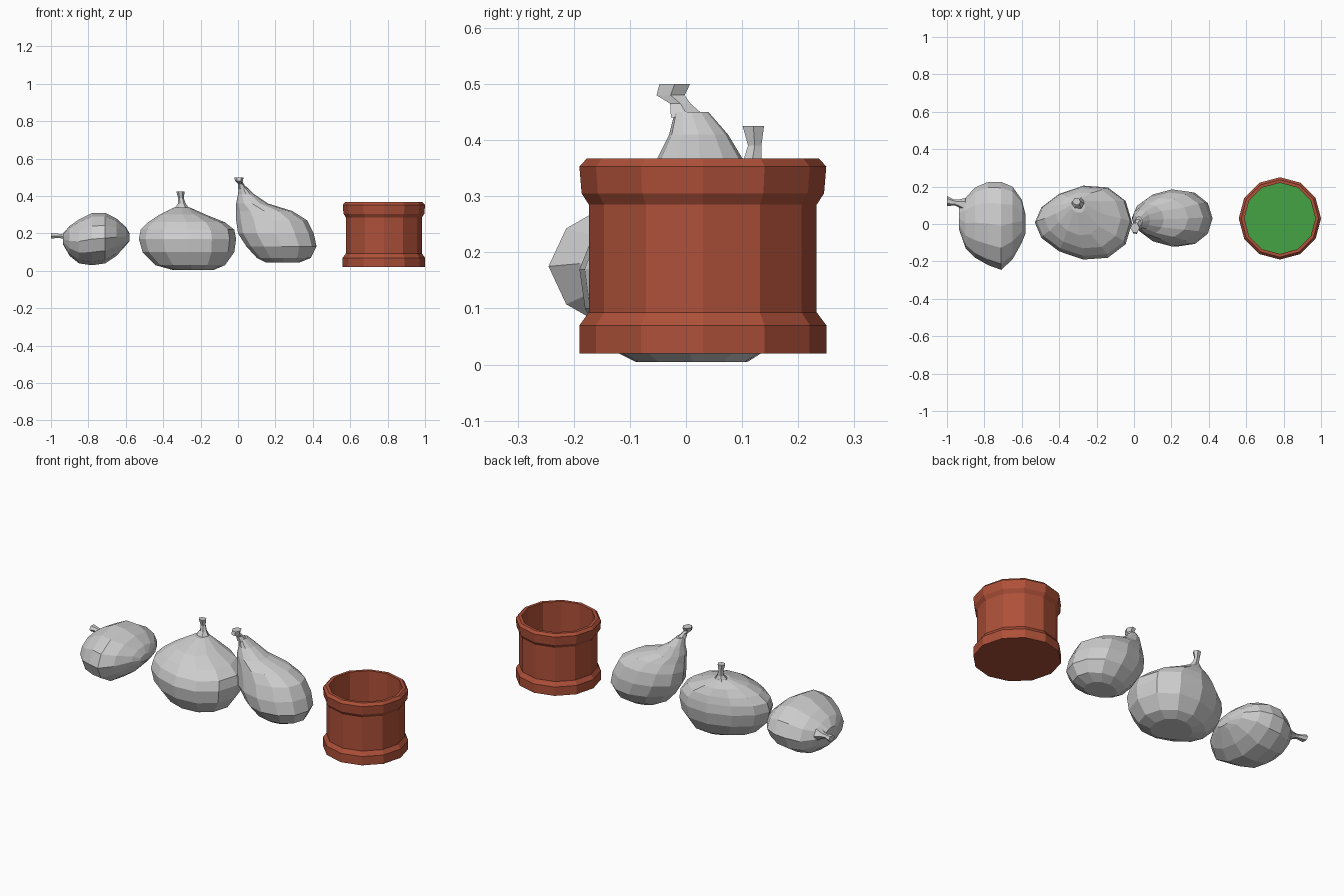
import bpy, bmesh, math
from mathutils import Vector

cube = bpy.data.objects.get("Cube")
if cube:
    bpy.data.objects.remove(cube, do_unlink=True)

CM = 0.01  # measurements below are whole hundredths


def material(name, colour):
    mat = bpy.data.materials.new(name)
    mat.use_nodes = True
    mat.diffuse_color = (*colour, 1)
    mat.node_tree.nodes["Principled BSDF"].inputs["Base Color"].default_value = (*colour, 1)
    return mat


grey = material("pale grey cloth", (0.62, 0.62, 0.62))
terracotta = material("terracotta", (0.42, 0.08, 0.04))
green = material("green", (0.06, 0.37, 0.06))


def loft(name, rings, materials):
    """Skin a stack of closed rings and cap both ends; the last cap takes the last material."""
    bm = bmesh.new()
    loops = [[bm.verts.new(point) for point in ring] for ring in rings]
    for low, high in zip(loops, loops[1:]):
        for i in range(len(low)):
            j = (i + 1) % len(low)
            bm.faces.new((low[i], low[j], high[j], high[i]))
    bm.faces.new(loops[0])
    bm.faces.new(loops[-1]).material_index = len(materials) - 1
    bmesh.ops.recalc_face_normals(bm, faces=bm.faces)
    mesh = bpy.data.meshes.new(name)
    bm.to_mesh(mesh)
    bm.free()
    for mat in materials:
        mesh.materials.append(mat)
    obj = bpy.data.objects.new(name, mesh)
    bpy.context.collection.objects.link(obj)
    return obj


def oval(station, u_min, u_max, v_min, v_max, sides, taper, lying):
    """Ring of points filling a box at one station along the sack's axis."""
    ring = []
    for i in range(sides):
        a = math.tau * i / sides
        u = (u_min + u_max) / 2 + (u_max - u_min) / 2 * math.cos(a)
        v = (v_min + v_max) / 2 + (v_max - v_min) / 2 * math.sin(a) * (1 + taper * math.cos(a))
        point = Vector((station, u, v)) if lying else Vector((u, v, station))
        ring.append(point * CM)
    return ring


def sack(name, body, neck, taper=0, lying=False):
    for part, sections, sides in (("body", body, 12), ("tied_neck", neck, 6)):
        rings = [oval(*s, sides, taper, lying) for s in sections]
        loft(name + "_" + part, rings, [grey])


# Sack lying on its side, neck towards -x: (x, y range, z range)
sack("lying_sack",
     [(-93.5, -3, 9, 14, 20), (-90, -13, 14, 8, 24), (-85, -18, 19.5, 4, 27.5),
      (-78, -22, 22.5, 3, 31), (-71, -24.5, 22.5, 4, 31), (-65, -19, 20, 8, 28),
      (-60, -10, 13, 13.5, 23.5), (-58, -5, 5, 16, 20)],
     [(-90, 6, 14, 14, 22), (-94, 9, 13, 17, 20), (-96, 10, 13, 17.5, 20),
      (-100, 9.5, 15, 17, 20.5)], lying=True)

# Wide upright sack: (z, x range, y range)
sack("wide_sack",
     [(0.5, -35, -13, -9, 11), (3, -44, -7, -14, 15), (10, -51, -2, -18, 19),
      (17, -53, -1, -19, 20.5), (22, -52, -2, -17, 20), (26, -48, -7, -13, 19),
      (30, -42, -17, -6, 17), (34, -34, -26, 6, 14)],
     [(32, -35, -25, 6, 15), (36, -32, -28, 10, 13.5), (39, -32, -29, 11, 13.5),
      (42.5, -33, -28.5, 10, 14)], taper=0.2)

# Tall sack leaning over to -x
sack("tall_sack",
     [(4.5, 15, 33, -4, 10), (7, 10, 39, -8, 14), (13, 4.5, 42, -12, 18),
      (20, 0, 40.5, -12, 18.5), (27, -1, 37, -10, 17), (32, -1, 29, -8, 14),
      (36, -1, 16, -5.5, 10.5), (41, 0, 8.5, -3, 7.5), (45, 0.5, 4.5, -2, 4)],
     [(44, 0, 5, -3, 4), (46.5, 0, 3, -3, 1), (48, -1.5, 2.5, -5.5, 0),
      (50, -2, 3, -5, 1)], taper=0.1)

# Plant pot: outside profile up, over the rim and down to the soil (radius, z)
profile = [(22, 2), (22, 7), (20.3, 9.3), (20.3, 28.5), (21.6, 30.5), (22, 35.3),
           (20.7, 36.7), (19, 36.7), (19, 5)]
centre = Vector((0.78, 0.03, 0))
pot_rings = [[centre + CM * Vector((r * math.cos(a), r * math.sin(a), z))
              for a in (math.tau * i / 12 for i in range(12))] for r, z in profile]
loft("plant_pot", pot_rings, [terracotta, green])
